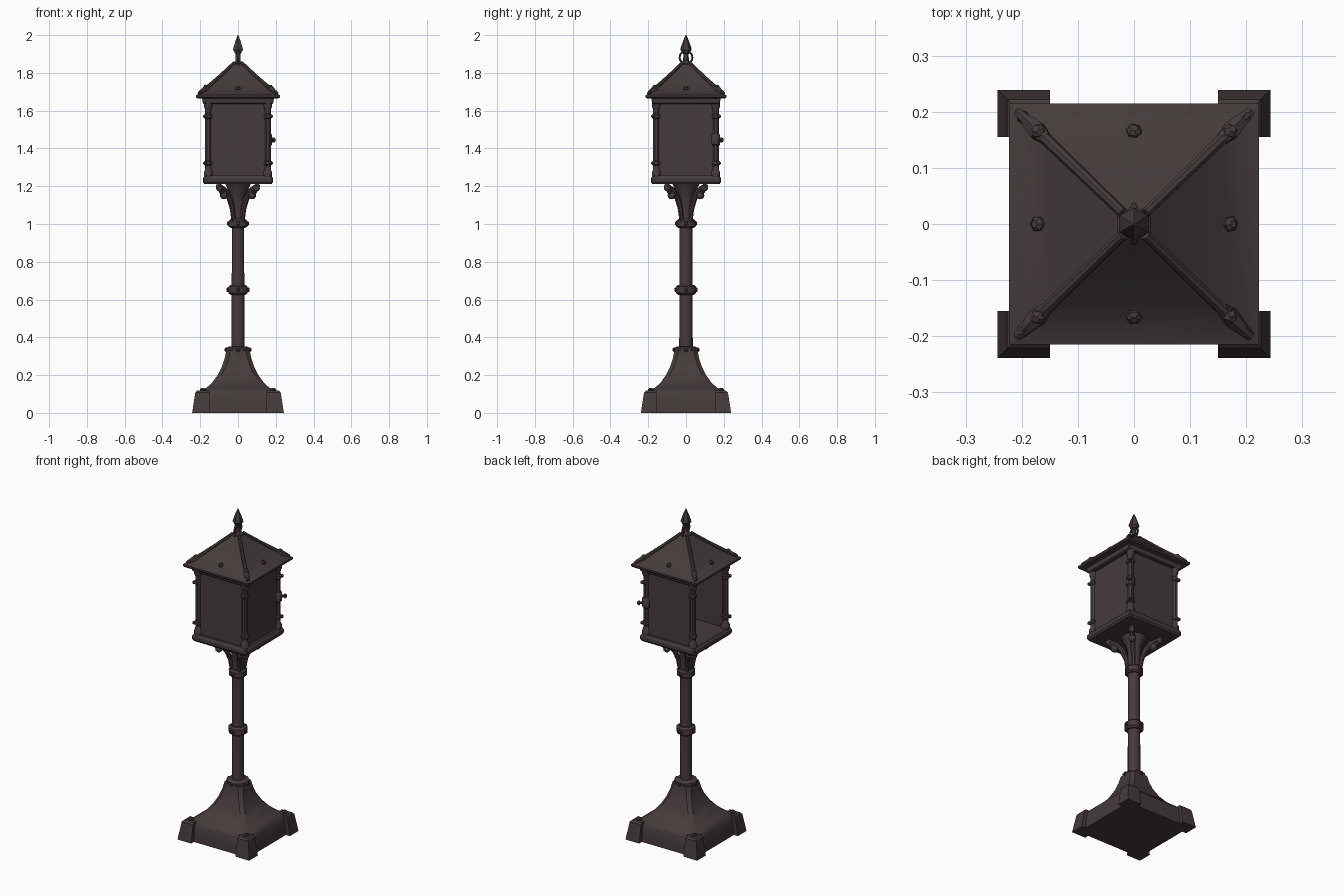
import bpy, bmesh, math
from mathutils import Vector

if "Cube" in bpy.data.objects:
    bpy.data.objects.remove(bpy.data.objects["Cube"])

iron = bpy.data.materials.new("dark brown iron")
iron.diffuse_color = (0.060, 0.044, 0.044, 1)
iron.use_nodes = True
iron.node_tree.nodes["Principled BSDF"].inputs["Base Color"].default_value = iron.diffuse_color
CORNERS = [(1, 1), (-1, 1), (-1, -1), (1, -1)]
SIDES = [(1, 0), (0, 1), (-1, 0), (0, -1)]


def finish(name, bm, smooth=35):
    bmesh.ops.recalc_face_normals(bm, faces=bm.faces)
    me = bpy.data.meshes.new(name)
    bm.to_mesh(me)
    bm.free()
    ob = bpy.data.objects.new(name, me)
    bpy.context.collection.objects.link(ob)
    me.materials.append(iron)
    bpy.ops.object.select_all(action='DESELECT')
    bpy.context.view_layer.objects.active = ob
    ob.select_set(True)
    if smooth:
        bpy.ops.object.shade_smooth_by_angle(angle=math.radians(smooth))
    return ob


def loft(name, rings, smooth=35):
    """Skin a stack of equal-length point rings and cap both ends."""
    bm = bmesh.new()
    vs = [[bm.verts.new(p) for p in r] for r in rings]
    n = len(vs[0])
    for a, b in zip(vs, vs[1:]):
        for i in range(n):
            j = (i + 1) % n
            bm.faces.new((a[i], a[j], b[j], b[i]))
    bm.faces.new(vs[0])
    bm.faces.new(vs[-1])
    return finish(name, bm, smooth)


def lathe(name, prof, n=10, at=(0, 0), smooth=40):
    """Turn (radius, z) pairs about a vertical axis."""
    return loft(name, [[(at[0] + r * math.cos(2 * math.pi * (i + .5) / n),
                         at[1] + r * math.sin(2 * math.pi * (i + .5) / n), z)
                        for i in range(n)] for r, z in prof], smooth)


def square(name, prof, sy=1.0, smooth=35):
    """Stack chamfered squares given as (half width, z, chamfer)."""
    rings = []
    for h, z, c in prof:
        k = h - c
        pts = [(h, -k), (h, k), (k, h), (-k, h), (-h, k), (-h, -k), (-k, -h), (k, -h)]
        rings.append([(x, y * sy, z) for x, y in pts])
    return loft(name, rings, smooth)


def box(name, x0, x1, y0, y1, z0, z1):
    return loft(name, [[(x0, y0, z), (x1, y0, z), (x1, y1, z), (x0, y1, z)] for z in (z0, z1)], 0)


def bar(name, pts, radii, n=8):
    """Sweep a round section along a path with a radius per point."""
    pts = [Vector(p) for p in pts]
    rings = []
    for i, p in enumerate(pts):
        d = (pts[min(i + 1, len(pts) - 1)] - pts[max(i - 1, 0)]).normalized()
        u = d.cross(Vector((.31, .17, .05))).normalized()
        v = d.cross(u)
        rings.append([p + radii[i] * (u * math.cos(2 * math.pi * k / n) + v * math.sin(2 * math.pi * k / n))
                      for k in range(n)])
    return loft(name, rings, 40)


def rivet(name, p, d, r=.012, h=.012):
    p, d = Vector(p), Vector(d).normalized()
    return bar(name, [p - d * .006, p + d * h * .5, p + d * h], [r, r, r * .5], 6)


def ball(name, p, r):
    bm = bmesh.new()
    bmesh.ops.create_uvsphere(bm, u_segments=10, v_segments=6, radius=r)
    bmesh.ops.translate(bm, verts=bm.verts, vec=p)
    return finish(name, bm, 60)


# flared foot
square("base_flare", [(.216, 0, .004), (.213, .05, .004), (.206, .095, .006), (.19, .12, .01),
                      (.165, .134, .014), (.135, .162, .018), (.108, .2, .02), (.085, .245, .02),
                      (.07, .29, .02), (.062, .33, .02)], .985)
# tapered corner blocks with bolt heads
for sx, sy in CORNERS:
    rings = [[(sx * a, sy * b, z) for a, b in ((.15, .155), (o, .155), (o, o - .004), (.15, o - .004))]
             for o, z in ((.243, 0), (.226, .108), (.216, .118))]
    loft("base_corner_block", rings, 0)
    rivet("base_bolt", (sx * .186, sy * .186, .118), (0, 0, 1), .016, .014)

# post and collars
lathe("post", [(.036, .3), (.034, 1.03), (.037, 1.1), (.044, 1.16), (.075, 1.218)], 10)
lathe("lower_collar", [(.055, .315), (.066, .325), (.066, .343), (.052, .352)], 8)
lathe("middle_collar", [(.042, .625), (.054, .635), (.054, .668), (.042, .678)], 10)
lathe("upper_collar", [(.042, .98), (.052, .988), (.052, 1.016), (.042, 1.026)], 10)
for sx, sy in SIDES:
    for z, r in ((.334, .06), (.652, .051), (1.002, .048)):
        rivet("collar_rivet", (sx * r, sy * r, z), (sx, sy, 0), .012, .011)

# diagonal scroll brackets under the lantern
q = math.sqrt(.5)
for sx, sy in CORNERS:
    def diag(r, z):
        return (sx * q * r, sy * q * r, z)
    path = [(.034, 1.02), (.042, 1.08), (.062, 1.135), (.095, 1.175), (.15, 1.205)]
    bar("bracket", [diag(*p) for p in path], [.012, .014, .016, .016, .014])
    ball("bracket_scroll", diag(.108, 1.152), .021)
    ball("bracket_tip", diag(.14, 1.19), .018)
    bar("bracket_curl", [diag(.085, 1.165), diag(.108, 1.15), diag(.14, 1.19)], [.012] * 3)

# lantern floor
square("lantern_floor", [(.178, 1.212, .006), (.185, 1.222, .006), (.185, 1.243, .006), (.176, 1.256, .006)], 1, 0)

# lantern walls; the left side stands open
P = .158
box("front_panel", -P, P, -P - .004, -P + .006, 1.25, 1.64)
box("back_panel", -P, P, P - .006, P + .004, 1.25, 1.64)
box("right_panel", P - .006, P + .004, -P, P, 1.25, 1.64)

# corner posts with feet and rings
for sx, sy in CORNERS:
    at = (sx * P, sy * P)
    lathe("corner_post", [(.025, 1.25), (.025, 1.275), (.018, 1.285), (.017, 1.31), (.023, 1.315), (.023, 1.33),
                          (.017, 1.335), (.017, 1.557), (.023, 1.562), (.023, 1.577), (.017, 1.582),
                          (.018, 1.61), (.024, 1.62), (.024, 1.645)], 8, at)
    for z in (1.322, 1.57):
        rivet("post_rivet", (at[0] + sx * .015, at[1] + sy * .015, z), (sx, sy, 0), .01, .012)

# latch on the back right corner
lathe("latch_collar", [(.018, 1.415), (.025, 1.422), (.025, 1.47), (.018, 1.478)], 8, (P, P))
bar("latch_knob", [(.165, .165, 1.445), (.183, .183, 1.445), (.186, .186, 1.445), (.194, .194, 1.445)],
    [.008, .008, .015, .009])

# roof with eaves
RY = .965
square("roof", [(.18, 1.635, .003), (.186, 1.64, .003), (.19, 1.664, .003), (.218, 1.666, .002), (.223, 1.672, .002),
                (.223, 1.682, .002), (.205, 1.69, .002), (.152, 1.73, .002), (.095, 1.78, .002),
                (.03, 1.843, .002), (.024, 1.85, .002)], RY, 20)
# hip ribs with pointed end plates
for sx, sy in CORNERS:
    def hip(r, z):
        return (sx * r, sy * r * RY, z)
    bar("roof_rib", [hip(.02, 1.853), hip(.095, 1.782), hip(.152, 1.732), hip(.2, 1.696)], [.009, .01, .011, .011])
    bar("rib_end", [hip(.145, 1.737), hip(.172, 1.715), hip(.208, 1.69)], [.006, .018, .008], 6)
    rivet("rib_bolt", hip(.17, 1.722), (sx * .5, sy * .5, 1), .014, .014)
for sx, sy in SIDES:
    rivet("roof_rivet", (sx * .17, sy * .17 * RY, 1.716), (sx * .75, sy * .75, 1), .014, .012)

# finial and hanging ring
lathe("finial", [(.032, 1.838), (.034, 1.85), (.022, 1.858), (.015, 1.866), (.014, 1.9), (.021, 1.905),
                 (.022, 1.912), (.03, 1.922), (.029, 1.93), (.016, 1.968), (.002, 2.0)], 6, smooth=30)
bm = bmesh.new()
N, M = 16, 6
grid = [[bm.verts.new((.005 * math.sin(2 * math.pi * j / M),
                       (.034 + .005 * math.cos(2 * math.pi * j / M)) * math.cos(2 * math.pi * i / N),
                       1.882 + (.034 + .005 * math.cos(2 * math.pi * j / M)) * math.sin(2 * math.pi * i / N)))
         for j in range(M)] for i in range(N)]
for i in range(N):
    for j in range(M):
        a, b = (i + 1) % N, (j + 1) % M
        bm.faces.new((grid[i][j], grid[a][j], grid[a][b], grid[i][b]))
finish("finial_ring", bm, 60)
